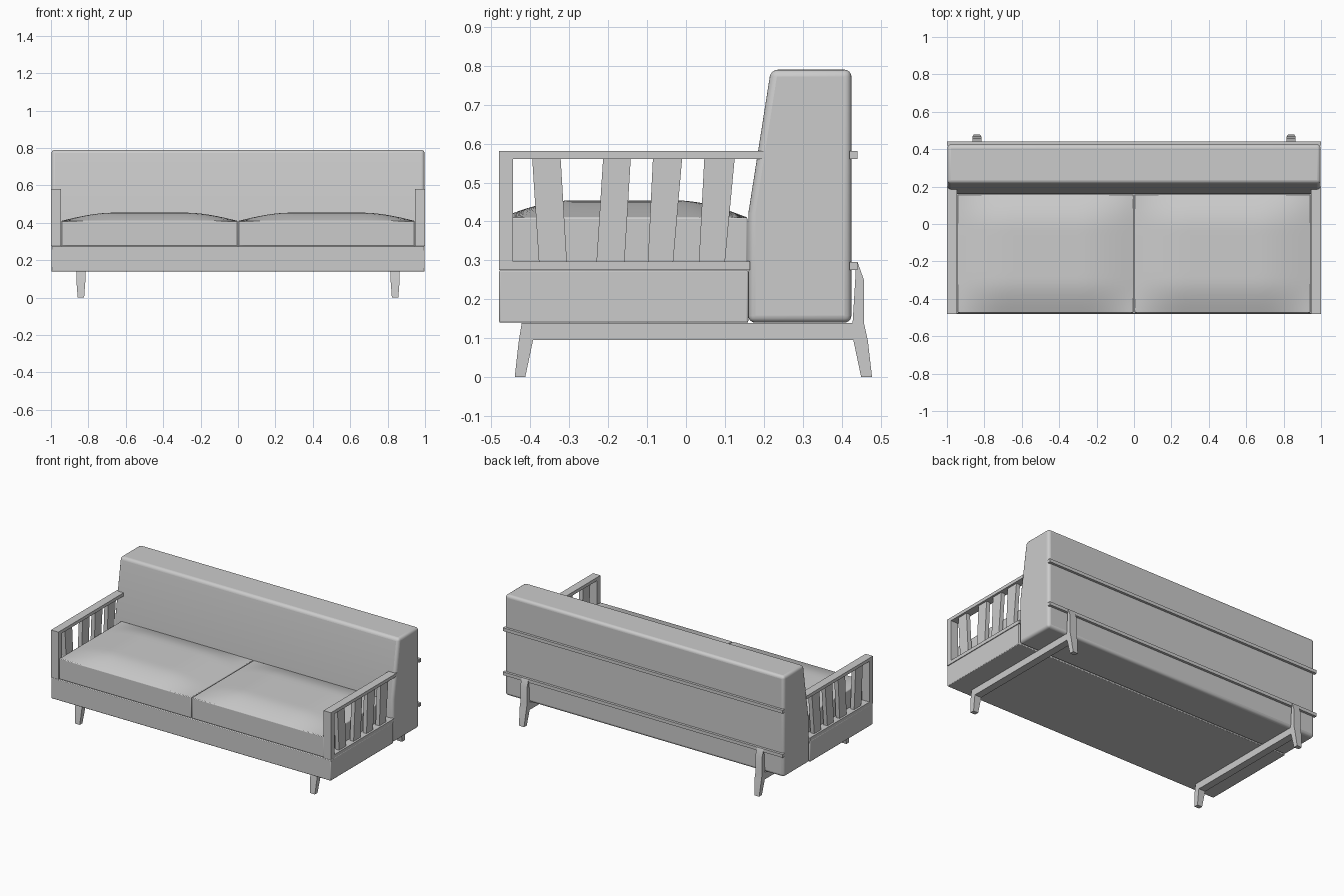
import bpy, bmesh

if "Cube" in bpy.data.objects:
    bpy.data.objects.remove(bpy.data.objects["Cube"])


def finish(bm, name, bevel=0, segments=2):
    bmesh.ops.recalc_face_normals(bm, faces=bm.faces)
    me = bpy.data.meshes.new(name)
    bm.to_mesh(me)
    bm.free()
    ob = bpy.data.objects.new(name, me)
    bpy.context.collection.objects.link(ob)
    if bevel:
        m = ob.modifiers.new("Bevel", 'BEVEL')
        m.width, m.segments, m.limit_method = bevel, segments, 'ANGLE'
    bpy.ops.object.select_all(action='DESELECT')
    ob.select_set(True)
    bpy.context.view_layer.objects.active = ob
    bpy.ops.object.shade_smooth_by_angle()
    return ob


def prism(name, profile, x0, x1, bevel=0, segments=2, foot=None):
    """Extrude a (y, z) profile along x; foot narrows the points on the floor."""
    bm = bmesh.new()
    mid = (x0 + x1) / 2
    rings = []
    for x in (x0, x1):
        rings.append([bm.verts.new((mid + (x - mid) * (foot if foot and z == 0 else 1), y, z))
                      for y, z in profile])
    n = len(profile)
    bm.faces.new(rings[0])
    bm.faces.new(rings[1][::-1])
    for i in range(n):
        j = (i + 1) % n
        bm.faces.new((rings[0][i], rings[0][j], rings[1][j], rings[1][i]))
    return finish(bm, name, bevel, segments)


def box(name, x0, x1, y0, y1, z0, z1, bevel=0):
    return prism(name, [(y0, z0), (y1, z0), (y1, z1), (y0, z1)], x0, x1, bevel)


def ease(t):
    t = max(0, min(1, t))
    return t * (1.6 - 0.2 * t - 0.4 * t * t)


def cushion(name, x0, x1, y0, y1, z0, z1, crown):
    bm = bmesh.new()
    bmesh.ops.create_grid(bm, x_segments=28, y_segments=20, size=0.5)
    top = list(bm.verts)
    for v in top:
        v.co.x = x0 + (v.co.x + 0.5) * (x1 - x0)
        v.co.y = y0 + (v.co.y + 0.5) * (y1 - y0)
        fx = ease(min(v.co.x - x0, x1 - v.co.x) / 0.28)
        fy = ease(min(v.co.y - y0, y1 - v.co.y) / 0.18)
        v.co.z = z1 + crown * fx * fy
    rim = [e for e in bm.edges if e.is_boundary]
    res = bmesh.ops.extrude_edge_only(bm, edges=rim)
    low = [g for g in res['geom'] if isinstance(g, bmesh.types.BMVert)]
    for v in low:
        v.co.z = z0
    edges = [g for g in res['geom'] if isinstance(g, bmesh.types.BMEdge)
             and g.is_boundary]
    bmesh.ops.contextual_create(bm, geom=edges)
    return finish(bm, name, 0.004)


# upholstered base and backrest
box("base", -0.998, 0.998, -0.48, 0.16, 0.14, 0.275, 0.004)
prism("backrest", [(0.16, 0.14), (0.425, 0.14), (0.425, 0.79), (0.218, 0.79),
                   (0.16, 0.42)], -0.997, 0.997, 0.018, 4)

# two crowned seat cushions
cushion("seat_cushion_left", -0.944, -0.002, -0.475, 0.158, 0.276, 0.41, 0.044)
cushion("seat_cushion_right", 0.002, 0.944, -0.475, 0.158, 0.276, 0.41, 0.044)

# slats: (top start, top end, bottom start, bottom end) along y
slats = [(-0.395, -0.322, -0.378, -0.306), (-0.213, -0.142, -0.23, -0.158),
         (-0.085, -0.010, -0.098, -0.033), (0.047, 0.125, 0.033, 0.100)]

for side, s in (("left", -1), ("right", 1)):
    a, b = sorted((s * 0.947, s * 1.0))
    # armrest frame
    box("arm_top_rail_" + side, a, b, -0.48, 0.20, 0.56, 0.581)
    box("arm_front_post_" + side, a, b, -0.48, -0.445, 0.297, 0.56)
    box("arm_bottom_rail_" + side, a, b, -0.48, 0.165, 0.275, 0.297)
    c, d = sorted((s * 0.96, s * 0.987))
    for i, (t0, t1, b0, b1) in enumerate(slats):
        prism(f"arm_slat_{side}_{i + 1}",
              [(b0, 0.296), (b1, 0.296), (t1, 0.561), (t0, 0.561)], c, d)
    # side leg frame: front leg, beam and tall rear leg
    prism("leg_frame_" + side,
          [(-0.44, 0), (-0.413, 0), (-0.393, 0.095), (0.430, 0.095), (0.45, 0),
           (0.478, 0), (0.467, 0.095), (0.457, 0.14), (0.457, 0.25), (0.441, 0.295),
           (0.436, 0.295), (0.436, 0.27), (0.428, 0.139), (-0.422, 0.139), (-0.43, 0.09)],
          s * 0.84 - 0.024, s * 0.84 + 0.024, foot=0.72)

# wooden rails across the back
for name, z in (("upper_back_rail", 0.56), ("lower_back_rail", 0.275)):
    box(name, -1, 1, 0.42, 0.441, z, z + 0.021)
